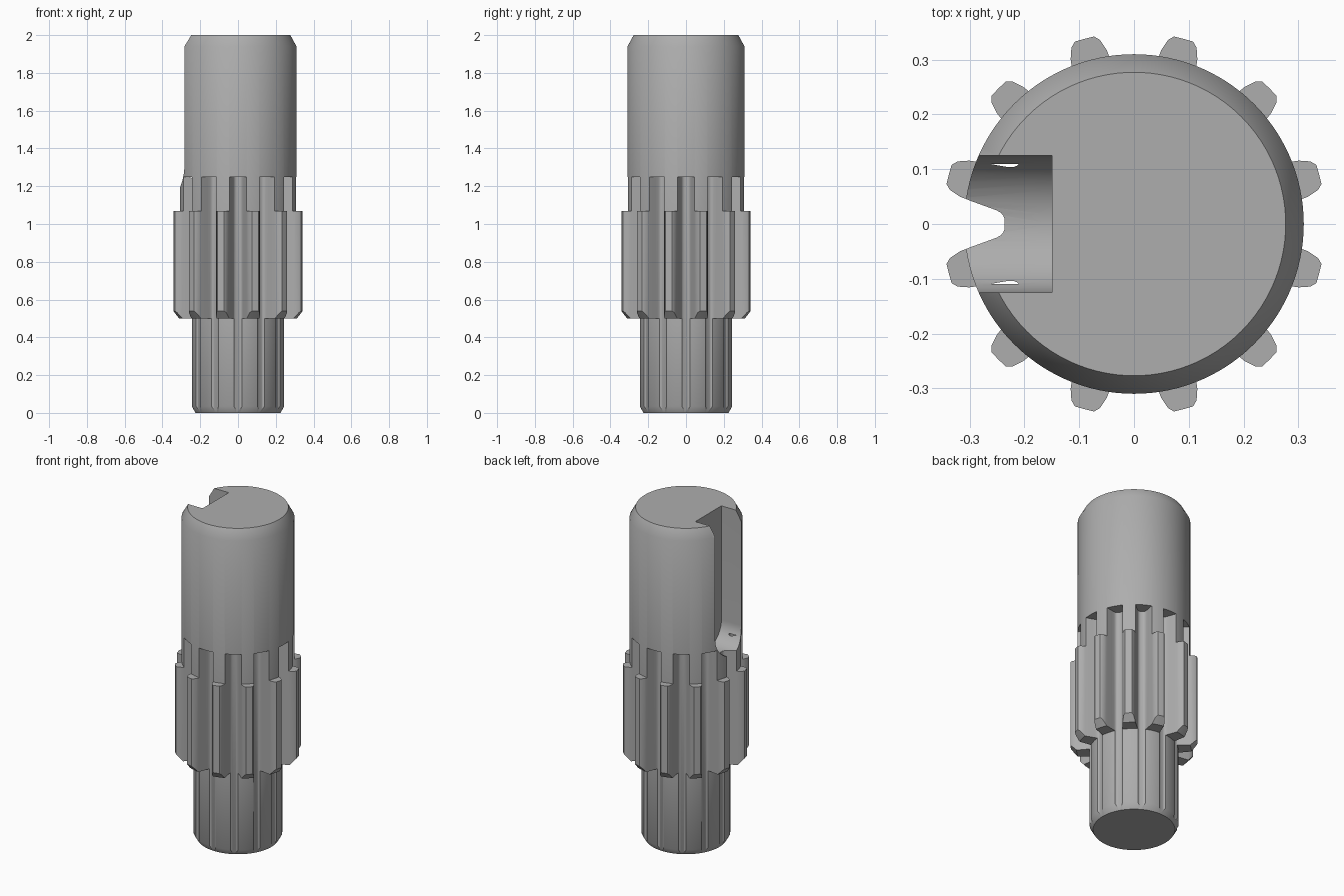
import bpy, bmesh, math
from mathutils import Matrix, Vector

cube = bpy.data.objects.get("Cube")
if cube:
    bpy.data.objects.remove(cube, do_unlink=True)

TEETH = 12
SEGMENTS = 120

steel = bpy.data.materials.new("grey steel")
steel.use_nodes = True
GREY = (0.42, 0.42, 0.42, 1)
steel.diffuse_color = GREY
steel.node_tree.nodes["Principled BSDF"].inputs["Base Color"].default_value = GREY


def make_object(name, bm):
    bmesh.ops.recalc_face_normals(bm, faces=bm.faces)
    mesh = bpy.data.meshes.new(name)
    bm.to_mesh(mesh)
    bm.free()
    mesh.materials.append(steel)
    obj = bpy.data.objects.new(name, mesh)
    bpy.context.collection.objects.link(obj)
    return obj


def add_prism(bm, outline, offset):
    """Extrude a closed outline along an offset."""
    face = bm.faces.new([bm.verts.new(p) for p in outline])
    moved = bmesh.ops.extrude_face_region(bm, geom=[face], use_keep_orig=True)
    verts = [g for g in moved["geom"] if isinstance(g, bmesh.types.BMVert)]
    bmesh.ops.translate(bm, verts=verts, vec=offset)


def cut(obj, cutter):
    mod = obj.modifiers.new("cut", "BOOLEAN")
    mod.operation = "DIFFERENCE"
    mod.solver = "EXACT"
    mod.object = cutter
    bpy.context.view_layer.objects.active = obj
    bpy.ops.object.modifier_apply(modifier=mod.name)
    bpy.data.objects.remove(cutter, do_unlink=True)


# Turned blank: lower journal, gear collar and upper shaft
profile = [(0.225, 0), (0.245, 0.035), (0.245, 0.5), (0.315, 0.5), (0.35, 0.54),
           (0.35, 1.07), (0.31, 1.07), (0.31, 1.94), (0.277, 2)]
bm = bmesh.new()
rings = []
for r, z in profile:
    rings.append([bm.verts.new((r * math.cos(a), r * math.sin(a), z))
                  for a in (math.tau * i / SEGMENTS for i in range(SEGMENTS))])
for low, high in zip(rings, rings[1:]):
    for i in range(SEGMENTS):
        j = (i + 1) % SEGMENTS
        bm.faces.new((low[i], low[j], high[j], high[i]))
bm.faces.new(rings[0])
bm.faces.new(rings[-1])
shaft = make_object("pinion_shaft", bm)

# Gaps between the teeth, running from the foot up into the upper shaft
half_gap = [(0.236, 0.008), (0.2385, 0.015), (0.243, 0.0205), (0.251, 0.025),
            (0.27, 0.032), (0.295, 0.041), (0.318, 0.05), (0.336, 0.062),
            (0.343, 0.074), (0.37, 0.09)]
gap = half_gap + [(r, -w) for r, w in reversed(half_gap)]
bm = bmesh.new()
for k in range(TEETH):
    turn = Matrix.Rotation(math.tau * k / TEETH, 3, "Z")
    add_prism(bm, [turn @ Vector((r, w, -0.1)) for r, w in gap], (0, 0, 1.35))
cut(shaft, make_object("tooth_gap_cutter", bm))

# Keyway on the right side with a half-round lower end
width, centre = 0.125, 1.31
steps = 24
slot = [(-0.15, width, 2.1), (-0.15, -width, 2.1)]
for i in range(steps + 1):
    a = math.pi + math.pi * i / steps
    slot.append((-0.15, width * math.cos(a), centre + width * math.sin(a)))
bm = bmesh.new()
add_prism(bm, slot, (-0.4, 0, 0))
cut(shaft, make_object("keyway_cutter", bm))

# Smooth round walls, crisp machined edges
bpy.ops.object.select_all(action="DESELECT")
shaft.select_set(True)
bpy.context.view_layer.objects.active = shaft
bpy.ops.object.shade_smooth_by_angle(angle=math.radians(30))
